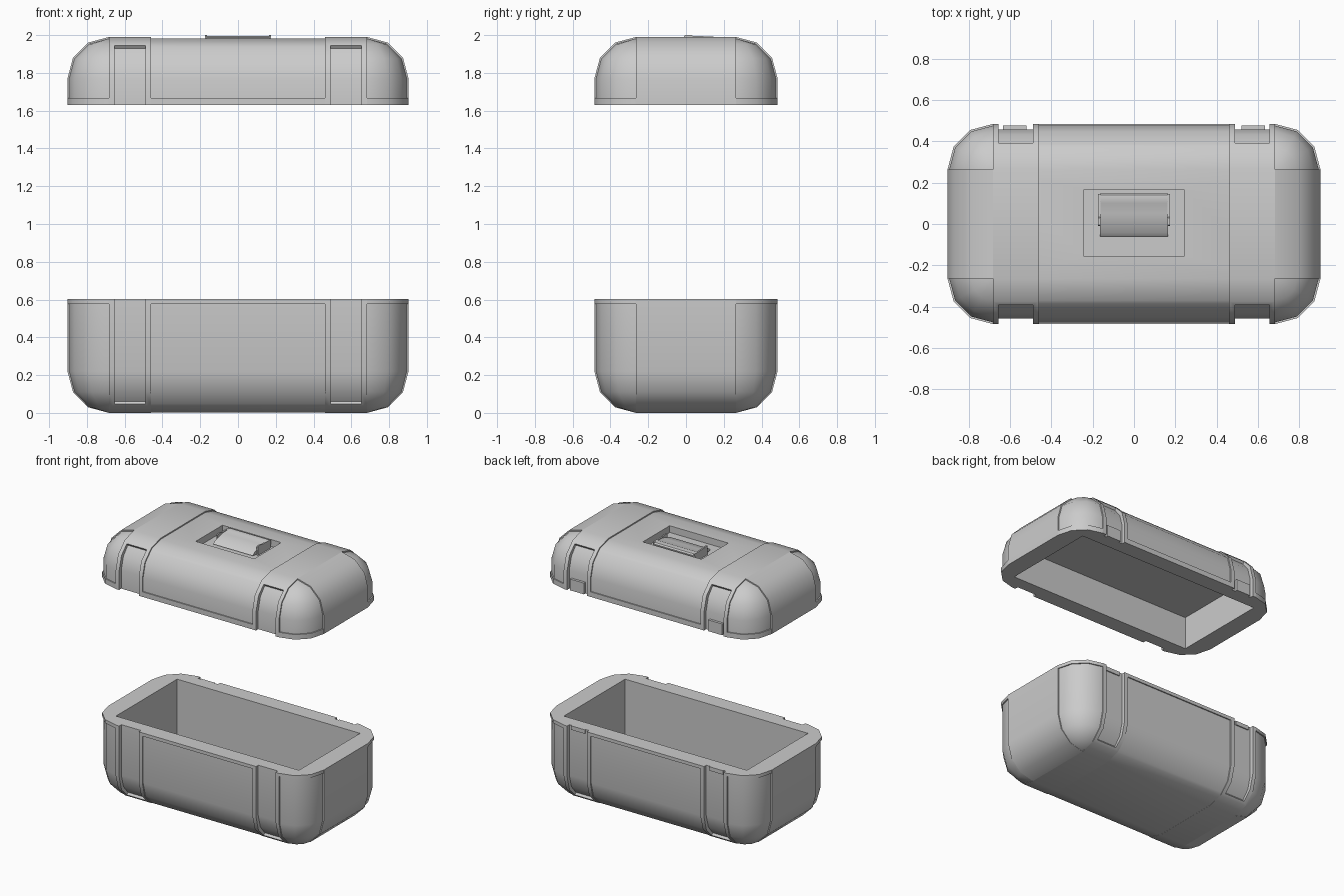
import bpy, bmesh
from math import sin, cos, radians, pi

if "Cube" in bpy.data.objects:
    bpy.data.objects.remove(bpy.data.objects["Cube"])

CX, CY, R = 0.683, 0.265, 0.22     # centres and radius of the rounded corners
STEPS = 3                          # facets per rounded corner


def make(name, bm):
    bmesh.ops.remove_doubles(bm, verts=bm.verts, dist=1e-5)
    bmesh.ops.recalc_face_normals(bm, faces=bm.faces)
    me = bpy.data.meshes.new(name)
    bm.to_mesh(me)
    bm.free()
    ob = bpy.data.objects.new(name, me)
    bpy.context.collection.objects.link(ob)
    return ob


def prism(name, pts, axis, a, b):
    bm = bmesh.new()
    place = (lambda p, t: (t, p[0], p[1])) if axis == 'x' else (lambda p, t: (p[0], t, p[1]))
    lo = [bm.verts.new(place(p, a)) for p in pts]
    hi = [bm.verts.new(place(p, b)) for p in pts]
    n = len(pts)
    bm.faces.new(lo)
    bm.faces.new(hi[::-1])
    for i in range(n):
        bm.faces.new((lo[i], lo[(i + 1) % n], hi[(i + 1) % n], hi[i]))
    return make(name, bm)


def box(name, x0, x1, y0, y1, z0, z1):
    return prism(name, [(y0, z0), (y1, z0), (y1, z1), (y0, z1)], 'x', x0, x1)


def rounded(name, rings):
    """Stack of rounded rectangles: rings = [(corner radius, z), ...]"""
    bm = bmesh.new()
    loops = []
    for r, z in rings:
        loop = []
        for q, (sx, sy) in enumerate([(1, 1), (-1, 1), (-1, -1), (1, -1)]):
            for k in range(STEPS + 1):
                a = q * pi / 2 + k * pi / 2 / STEPS
                loop.append(bm.verts.new((sx * CX + r * cos(a), sy * CY + r * sin(a), z)))
        loops.append(loop)
    n = len(loops[0])
    for A, B in zip(loops, loops[1:]):
        for i in range(n):
            bm.faces.new((A[i], A[(i + 1) % n], B[(i + 1) % n], B[i]))
    bm.faces.new(loops[0])
    last = loops[-1]
    if rings[-1][0] > 1e-4:
        bm.faces.new(last)
    else:
        bm.faces.new([last[i * (STEPS + 1)] for i in range(4)])
    return make(name, bm)


def carve(objs, cutters):
    for ob in objs:
        for c in cutters:
            m = ob.modifiers.new("cut", 'BOOLEAN')
            m.operation, m.solver, m.object = 'DIFFERENCE', 'EXACT', c
    dg = bpy.context.evaluated_depsgraph_get()
    new = [bpy.data.meshes.new_from_object(ob.evaluated_get(dg)) for ob in objs]
    for ob, me in zip(objs, new):
        ob.modifiers.clear()
        ob.data = me
    for c in cutters:
        bpy.data.objects.remove(c)


def half_case(name, rim, zc, s, lip_h, floor, inset_z, leaf, extra):
    """One shell half; s = -1 for the base, +1 for the lid."""
    def arc(c, r, degs=(0, 30, 60, 90)):
        return [(c + r * cos(radians(d)), zc + s * r * sin(radians(d))) for d in degs]

    # inset core and rim lip
    rc, rz = R - 0.009, R - inset_z
    core = [(rc, rim)] + [(rc * cos(k * pi / 6), zc + s * rz * sin(k * pi / 6)) for k in range(3)]
    core.append((0, zc + s * rz))
    parts = [rounded(name + "_shell", core),
             rounded(name + "_rim_lip", [(R - 0.0005, rim), (R - 0.0005, rim + s * lip_h)])]
    cutters = [box("cavity_cutter", -0.765, 0.765, -0.365, 0.365,
                   min(rim - s * 0.1, floor), max(rim - s * 0.1, floor))]
    cutters += extra
    for side in (-1, 1):
        # raised end panel
        pts = [(CX, rim), (CX + R, rim)] + arc(CX, R)
        parts.append(prism(name + "_end_panel", [(side * x, z) for x, z in pts], 'y', -CY, CY))
        # raised band around the case
        prof = [(CY + R, rim)] + arc(CY, R)
        prof += [(-y, z) for y, z in reversed(prof)]
        parts.append(prism(name + "_band", prof, 'x', side * 0.46, side * CX))
        # recessed strap channels, front and back
        for f in (-1, 1):
            ri = R - 0.027
            ch = [(CY + ri, rim - s * 0.05)] + arc(CY, ri, (0, 30))
            ch += arc(CY, R - 0.024, (54,)) + arc(CY, R + 0.1, (54, 0))
            ch.append((CY + R + 0.1, rim - s * 0.05))
            cutters.append(prism("channel_cutter", [(f * y, z) for y, z in ch],
                                 'x', side * 0.49, side * 0.655))
    for c in cutters:
        c.hide_render = True
    carve(parts, cutters)
    # hinge leaves in the back channels
    for side in (-1, 1):
        z = sorted((rim, rim + s * leaf[0]))
        box(name + "_hinge_leaf", side * 0.52, side * 0.635, 0.44, leaf[1], *z)


half_case("base", 0.602, 0.22, -1, 0.025, 0.09, 0.0008, (0.03, 0.466), [])
half_case("lid", 1.63, 1.77, 1, 0.038, 1.875, 0.009, (0.085, 0.477),
          [box("handle_well_cutter", -0.245, 0.245, -0.155, 0.165, 1.93, 2.1)])

# handle grip and its side arms
grip = [(0.145, 1.95), (0.148, 1.98), (0.14, 1.99), (0.108, 1.994), (0.1, 1.99), (0.05, 1.988),
        (-0.04, 1.962), (-0.06, 1.945), (-0.03, 1.94)]
prism("handle_grip", grip, 'x', -0.165, 0.165)
for side in (-1, 1):
    arm = [(-0.01, 1.92), (0.14, 1.92), (0.145, 1.993), (0.035, 1.995), (0.03, 2.0), (-0.005, 2.0),
           (-0.01, 1.995)]
    prism("handle_arm", arm, 'x', side * 0.163, side * 0.174)

# smooth shading with crisp edges
for ob in bpy.data.objects:
    ob.select_set(True)
    bpy.context.view_layer.objects.active = ob
bpy.ops.object.shade_smooth_by_angle(angle=radians(35))
